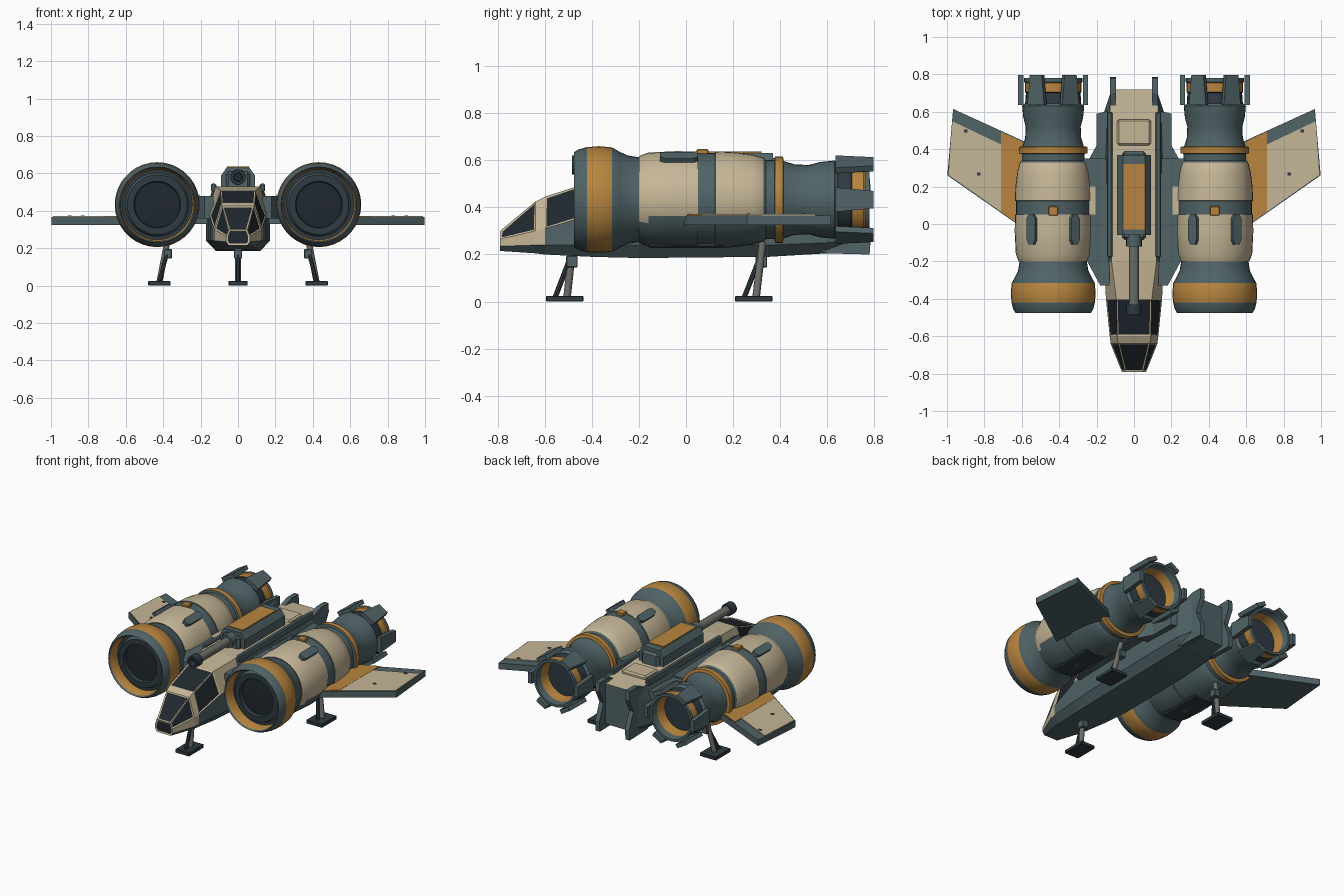
import bpy, bmesh, math
from mathutils import Vector, Matrix

cube = bpy.data.objects.get("Cube")
if cube:
    bpy.data.objects.remove(cube)


def material(name, rgb):
    m = bpy.data.materials.new(name)
    m.use_nodes = True
    m.diffuse_color = (*rgb, 1)
    m.node_tree.nodes["Principled BSDF"].inputs["Base Color"].default_value = (*rgb, 1)
    return m


CREAM = material("cream paint", (0.56, 0.47, 0.31))
GOLD = material("ochre paint", (0.48, 0.235, 0.05))
GREY = material("slate grey", (0.08, 0.125, 0.135))
DARK = material("dark slate", (0.028, 0.043, 0.054))
GLASS = material("dark glass", (0.014, 0.021, 0.028))
STEEL = material("bare steel", (0.15, 0.155, 0.135))


def finish(name, bm, mats, smooth=False):
    bmesh.ops.recalc_face_normals(bm, faces=bm.faces)
    me = bpy.data.meshes.new(name)
    bm.to_mesh(me)
    bm.free()
    ob = bpy.data.objects.new(name, me)
    bpy.context.collection.objects.link(ob)
    for m in mats:
        me.materials.append(m)
    if smooth:
        bpy.ops.object.select_all(action='DESELECT')
        ob.select_set(True)
        bpy.context.view_layer.objects.active = ob
        bpy.ops.object.shade_smooth_by_angle(angle=math.radians(35))
    return ob


def box(name, mat, lo, hi, bevel=0.0):
    bm = bmesh.new()
    bmesh.ops.create_cube(bm, size=1)
    lo, hi = Vector(lo), Vector(hi)
    for v in bm.verts:
        v.co = Vector([(lo[i] + hi[i]) / 2 + v.co[i] * (hi[i] - lo[i]) for i in range(3)])
    if bevel:
        bmesh.ops.bevel(bm, geom=bm.edges[:], offset=bevel, segments=1, affect='EDGES')
    return finish(name, bm, [mat])


def prism(name, mat, pts, axis, a, b, matrix=None):
    """Extrude a 2D outline along an axis: 'x' takes (y, z), 'y' (x, z), 'z' (x, y)."""
    put = {'x': lambda p, d: (d, p[0], p[1]), 'y': lambda p, d: (p[0], d, p[1]),
           'z': lambda p, d: (p[0], p[1], d)}[axis]
    bm = bmesh.new()
    ends = [[bm.verts.new(put(p, d)) for p in pts] for d in (a, b)]
    for e in ends:
        bm.faces.new(e)
    n = len(pts)
    for i in range(n):
        j = (i + 1) % n
        bm.faces.new((ends[0][i], ends[0][j], ends[1][j], ends[1][i]))
    if matrix:
        bm.transform(matrix)
    return finish(name, bm, [mat])


def lathe(name, mats, profile, centre, lower=None, segs=36):
    """Spin (y, radius, material) rows around y; faces low on the body take the lower material."""
    bm = bmesh.new()
    rings = []
    for y, r, _ in profile:
        rings.append([bm.verts.new((r * math.cos(t), y, r * math.sin(t)))
                      for t in (2 * math.pi * k / segs for k in range(segs))])
    for (row, a, b) in zip(profile, rings, rings[1:]):
        for k in range(segs):
            j = (k + 1) % segs
            f = bm.faces.new((a[k], a[j], b[j], b[k]))
            f.material_index = mats.index(row[2])
            if lower and row[2] == CREAM and f.calc_center_median().z < -0.085:
                f.material_index = mats.index(lower)
    for end in (rings[0], rings[-1]):
        bm.faces.new(end).material_index = mats.index(profile[-1][2])
    bm.transform(Matrix.Translation(centre))
    return finish(name, bm, mats, True)


def rod(name, mat, p, q, r, segs=12):
    p, q = Vector(p), Vector(q)
    bm = bmesh.new()
    bmesh.ops.create_cone(bm, cap_ends=True, segments=segs, radius1=r, radius2=r, depth=(q - p).length)
    bm.transform(Matrix.Translation((p + q) / 2) @ (q - p).to_track_quat('Z', 'Y').to_matrix().to_4x4())
    return finish(name, bm, [mat], True)


# Fuselage: eight-sided sections (y, bottom, side, top half widths, four heights)
sections = [(-.79, .05, .065, .05, .215, .235, .265, .30), (-.64, .085, .125, .085, .205, .24, .30, .425),
            (-.60, .09, .13, .09, .20, .24, .31, .445), (-.40, .11, .15, .095, .19, .24, .37, .51),
            (-.20, .12, .16, .12, .185, .24, .40, .53), (.35, .12, .17, .13, .19, .24, .42, .53),
            (.60, .11, .16, .13, .205, .25, .42, .51), (.72, .10, .12, .12, .23, .26, .42, .50)]
bm = bmesh.new()
rings = []
for y, wb, wm, wt, zb, zl, zm, zt in sections:
    half = [(wb, zb), (wm, zl), (wm, zm), (wt, zt)]
    rings.append([bm.verts.new((x, y, z)) for x, z in half + [(-x, z) for x, z in half[::-1]]])
glass = [bm.faces.new(rings[0])]
bm.faces.new(rings[-1])
for s, (a, b) in enumerate(zip(rings, rings[1:])):
    for k in range(8):
        f = bm.faces.new((a[k], a[(k + 1) % 8], b[(k + 1) % 8], b[k]))
        upper = k in (2, 3, 4)
        if (upper and s < 4) or (s < 2 and k in (1, 5)) or k == 3:
            f.material_index = 1
        if s in (0, 2) and upper:
            glass.append(f)
bmesh.ops.recalc_face_normals(bm, faces=bm.faces)
for f in glass:
    f.material_index = 1
bmesh.ops.inset_individual(bm, faces=glass, thickness=0.011, depth=-0.003)
for f in glass:
    f.material_index = 2
finish("fuselage", bm, [GREY, CREAM, GLASS])

# Gun housing, barrel and muzzle
housing = [(-.09, .50), (.09, .50), (.09, .59), (.06, .632), (-.06, .632), (-.09, .59)]
prism("gun_housing", GREY, housing, 'y', -.06, .37)
box("gun_housing_end", GREY, (-.065, -.085, .51), (.065, .39, .61), .015)
box("gun_housing_panel", GOLD, (-.058, -.03, .63), (.058, .32, .638))
rod("gun_barrel", STEEL, (0, -.44, .58), (0, -.05, .58), .028, 16)
lathe("gun_muzzle", [DARK, GLASS], [(-.43, .03, DARK), (-.43, .04, DARK), (-.485, .04, DARK),
      (-.485, .024, DARK), (-.45, .022, GLASS)], (0, 0, .58), segs=16)
rod("barrel_collar", GREY, (0, -.12, .58), (0, -.06, .58), .042, 16)
box("deck_hatch", CREAM, (-.09, .42, .50), (.09, .56, .535), .01)

# Engine profile from intake to nozzle
engine = [(-.40, .12, DARK), (-.425, .125, DARK), (-.425, .16, GREY), (-.395, .17, DARK), (-.395, .188, GOLD),
          (-.465, .195, GREY), (-.475, .202, GREY), (-.455, .214, GREY), (-.42, .223, GOLD), (-.37, .227, GOLD),
          (-.315, .222, GREY), (-.285, .205, GREY), (-.25, .188, GREY), (-.20, .180, GREY), (-.20, .185, CREAM),
          (-.16, .200, CREAM), (-.04, .206, CREAM), (.05, .204, GREY), (.052, .199, GREY), (.123, .199, GREY),
          (.125, .205, CREAM), (.20, .202, CREAM), (.28, .192, CREAM), (.33, .178, GREY), (.34, .168, GREY),
          (.375, .168, GREY), (.378, .184, GOLD), (.412, .184, GOLD), (.415, .164, GREY), (.46, .150, GREY),
          (.52, .147, GREY), (.57, .160, GREY), (.63, .166, GREY), (.645, .150, DARK), (.70, .146, DARK),
          (.705, .150, GOLD), (.755, .150, GOLD), (.76, .156, GREY), (.78, .156, GREY), (.78, .140, GREY),
          (.735, .134, GOLD), (.67, .122, DARK), (.67, .05, DARK)]

for s, side in ((1, "left"), (-1, "right")):
    def part(label):
        return side + "_" + label

    cx, cz = s * .432, .433
    centre = Vector((cx, 0, cz))
    lathe(part("engine"), [CREAM, GOLD, GREY, DARK], engine, centre, GREY)
    lathe(part("intake_core"), [DARK, GLASS], [(-.39, .12, GLASS), (-.40, .118, GLASS), (-.405, .02, GLASS)], centre)
    # Nozzle petals
    for k in range(6):
        turn = Matrix.Translation(centre) @ Matrix.Rotation(math.radians(30 + 60 * k), 4, 'Y')
        prism(part("nozzle_petal"), GREY, [(-.052, .635), (.052, .635), (.037, .797), (-.037, .797)],
              'z', .160, .187, turn)
    # Details on the engine shell
    for d in (-.108, .108):
        tilt = Matrix.Translation(centre) @ Matrix.Rotation(math.atan2(d, .17), 4, 'Y')
        prism(part("shell_pod"), GREY, [(-.026, -.085), (-.014, -.11), (.014, -.11), (.026, -.085),
              (.026, .03), (.014, .05), (-.014, .05), (-.026, .03)], 'z', .19, .224, tilt)
    box(part("shell_beacon"), GOLD, (cx - .026, .045, .62), (cx + .026, .095, .648), .004)
    box(part("belly_box"), DARK, (cx - .07, -.16, .228), (cx + .07, .15, .29), .008)

    # Wing with painted top plates
    def plate(label, mat, pts, a, b):
        prism(part(label), mat, [(s * x, y) for x, y in pts], 'z', a, b)
    plate("wing", GREY, [(.54, -.05), (.64, .01), (.998, .26), (.967, .615), (.54, .42)], .325, .366)
    plate("wing_panel", CREAM, [(.71, .065), (.99, .262), (.972, .55), (.71, .425)], .364, .371)
    plate("wing_stripe", GOLD, [(.56, -.03), (.64, .015), (.71, .065), (.71, .492), (.63, .455), (.56, .42)],
          .364, .372)
    for x, y in ((.89, .49), (.82, .26)):
        plate("wing_fastener", DARK, [(x, y), (x + .02, y), (x + .02, y + .015), (x, y + .015)], .37, .374)

    # Pylons joining engine and fuselage
    plate("pylon", GREY, [(.13, -.33), (.18, -.33), (.25, -.20), (.30, -.20), (.30, .35), (.13, .35)], .36, .48)
    plate("rear_shoulder", GREY, [(.11, .33), (.25, .33), (.20, .42), (.20, .59), (.11, .61)], .33, .47)
    plate("pylon_panel", CREAM, [(.205, .05), (.27, .05), (.27, .20), (.205, .20)], .478, .486)
    box(part("deck_rail"), GREY, (s * .13 - .014, -.18, .50), (s * .13 + .014, .60, .545), .006)

    # Tail fin
    prism(part("tail_fin"), GREY, [(.50, .24), (.60, .205), (.78, .20), (.785, .27), (.74, .38), (.785, .47),
          (.78, .53), (.70, .53), (.50, .46)], 'x', s * .095, s * .127)

# Landing gear: one nose leg, two rear legs
for name, fx, fy, tx, ty, hw in (("nose", 0, -.515, 0, -.48, .052), ("rear_left", .42, .288, .375, .325, .06),
                                 ("rear_right", -.42, .288, -.375, .325, .06)):
    box(name + "_foot", DARK, (fx - hw, fy - .079, 0), (fx + hw, fy + .079, .024), .003)
    rod(name + "_strut", STEEL, (fx, fy + .01, .02), (tx, ty, .25), .016)
    rod(name + "_brace", DARK, (fx, fy - .04, .02), (tx, ty - .01, .19), .011, 8)
    box(name + "_collar", GREY, (tx - .022, ty - .03, .145), (tx + .022, ty + .02, .195), .004)
